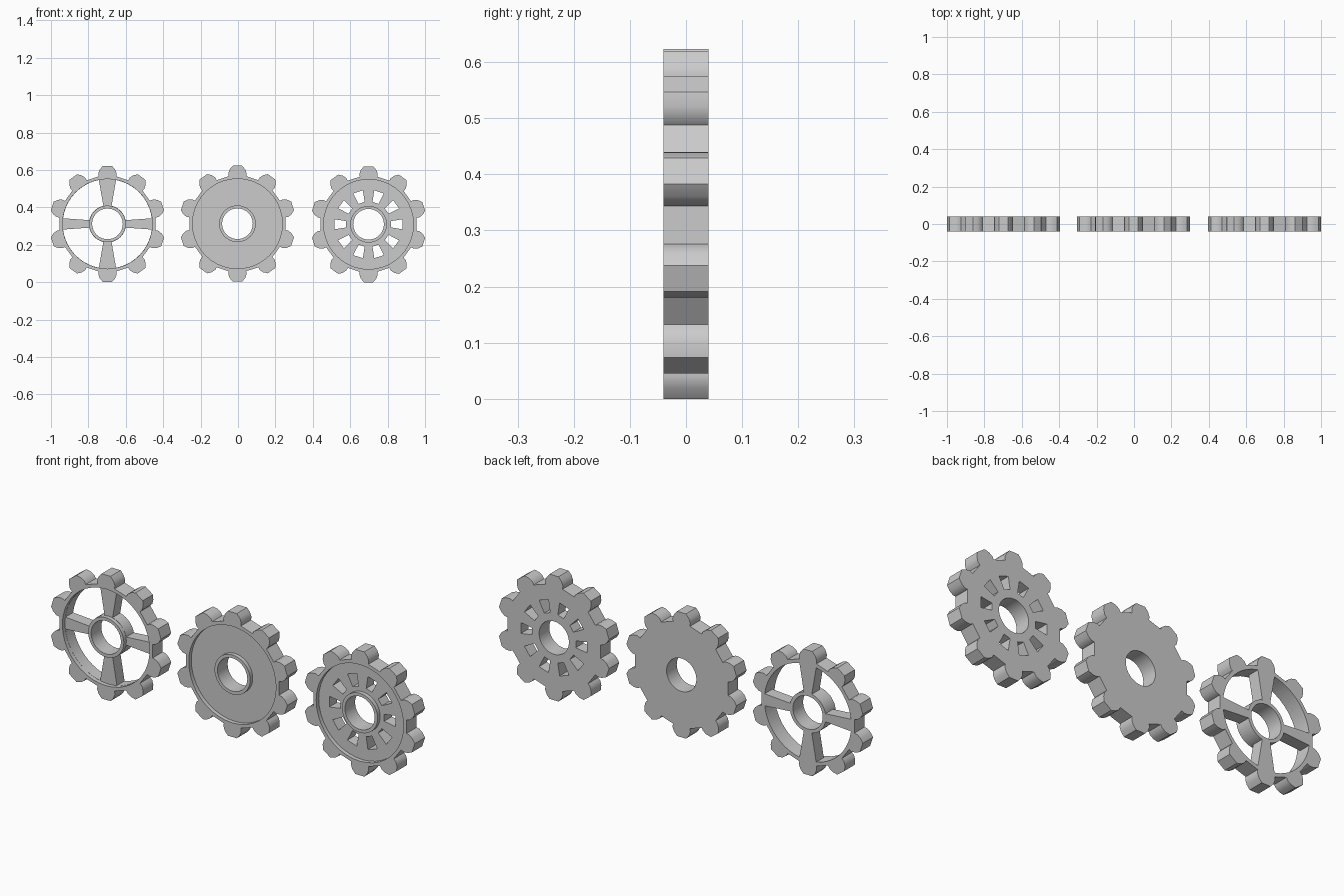
import bpy, bmesh
from math import sin, cos, pi, radians, atan2, asin

if "Cube" in bpy.data.objects:
    bpy.data.objects.remove(bpy.data.objects["Cube"])

TEETH, RIM_R, HUB_R, BORE_R = 10, 0.24, 0.098, 0.082
FRONT, BACK, PLATE = -0.04, 0.04, -0.02


def circle(r, n=40):
    return [(r * cos(2 * pi * i / n), r * sin(2 * pi * i / n)) for i in range(n)]


def turn(pts, a):
    return [(x * cos(a) - z * sin(a), x * sin(a) + z * cos(a)) for x, z in pts]


def gear_outline():
    # half tooth pointing along +x: (radius, half width) from root to tip
    half = [(0.254, 0.047), (0.270, 0.049), (0.291, 0.041), (0.310, 0.0245)]
    tooth = [(r, -w) for r, w in half] + [(r, w) for r, w in reversed(half)]
    return [p for k in range(TEETH) for p in turn(tooth, radians(18 + 36 * k))]


def slab(name, loops, y0, y1):
    """Extrude an outline with holes from y0 to y1."""
    bm = bmesh.new()
    for pts in loops:
        vs = [bm.verts.new((x, y0, z)) for x, z in pts]
        for i, v in enumerate(vs):
            bm.edges.new((v, vs[i - 1]))
    bmesh.ops.triangle_fill(bm, edges=bm.edges[:], use_beauty=True)
    ext = bmesh.ops.extrude_face_region(bm, geom=bm.faces[:], use_keep_orig=True)
    moved = [g for g in ext["geom"] if isinstance(g, bmesh.types.BMVert)]
    bmesh.ops.translate(bm, verts=moved, vec=(0, y1 - y0, 0))
    bmesh.ops.recalc_face_normals(bm, faces=bm.faces[:])
    me = bpy.data.meshes.new(name)
    bm.to_mesh(me)
    bm.free()
    ob = bpy.data.objects.new(name, me)
    bpy.context.collection.objects.link(ob)
    return ob


def gear(name, holes, x, z):
    ob = slab(name, [gear_outline(), circle(BORE_R)] + holes, FRONT, BACK)
    # shallow ring-shaped recess in the front face
    cutter = slab("recess_cutter", [circle(RIM_R), circle(HUB_R)], FRONT - 0.02, PLATE)
    mod = ob.modifiers.new("recess", "BOOLEAN")
    mod.operation, mod.solver, mod.object = "DIFFERENCE", "EXACT", cutter
    bpy.context.view_layer.objects.active = ob
    bpy.ops.object.select_all(action="DESELECT")
    ob.select_set(True)
    bpy.ops.object.modifier_apply(modifier=mod.name)
    bpy.data.objects.remove(cutter)
    bpy.ops.object.shade_smooth_by_angle(angle=radians(30))
    ob.location = (x, 0, z)


def window(a0, a1, in0, in1, out0, out1):
    """Opening between spokes at a0 and a1 (half widths at hub and rim)."""
    ri, ro, n = HUB_R + 0.001, RIM_R - 0.001, 10
    i0, i1 = a0 + asin(in0 / ri), a1 - asin(in1 / ri)
    o0, o1 = a0 + asin(out0 / ro), a1 - asin(out1 / ro)
    outer = [o0 + (o1 - o0) * i / n for i in range(n + 1)]
    inner = [i1 + (i0 - i1) * i / n for i in range(n + 1)]
    return ([(ro * cos(a), ro * sin(a)) for a in outer]
            + [(ri * cos(a), ri * sin(a)) for a in inner])


# spoked gear: wide vertical spokes, narrower horizontal ones
spokes = [(0.020, 0.030), (0.022, 0.046)]
windows = []
for k in range(4):
    (ia, oa), (ib, ob_) = spokes[k % 2], spokes[(k + 1) % 2]
    windows.append(window(k * pi / 2, (k + 1) * pi / 2, ia, ib, oa, ob_))
gear("spoked_gear", windows, -0.698, 0.312)

# solid gear
gear("solid_gear", [], -0.003, 0.313)

# slotted gear: ten tapered slots
slot = [(0.120, -0.017), (0.182, -0.027), (0.182, 0.027), (0.120, 0.017)]
gear("slotted_gear", [turn(slot, radians(36 * k)) for k in range(TEETH)], 0.698, 0.310)
